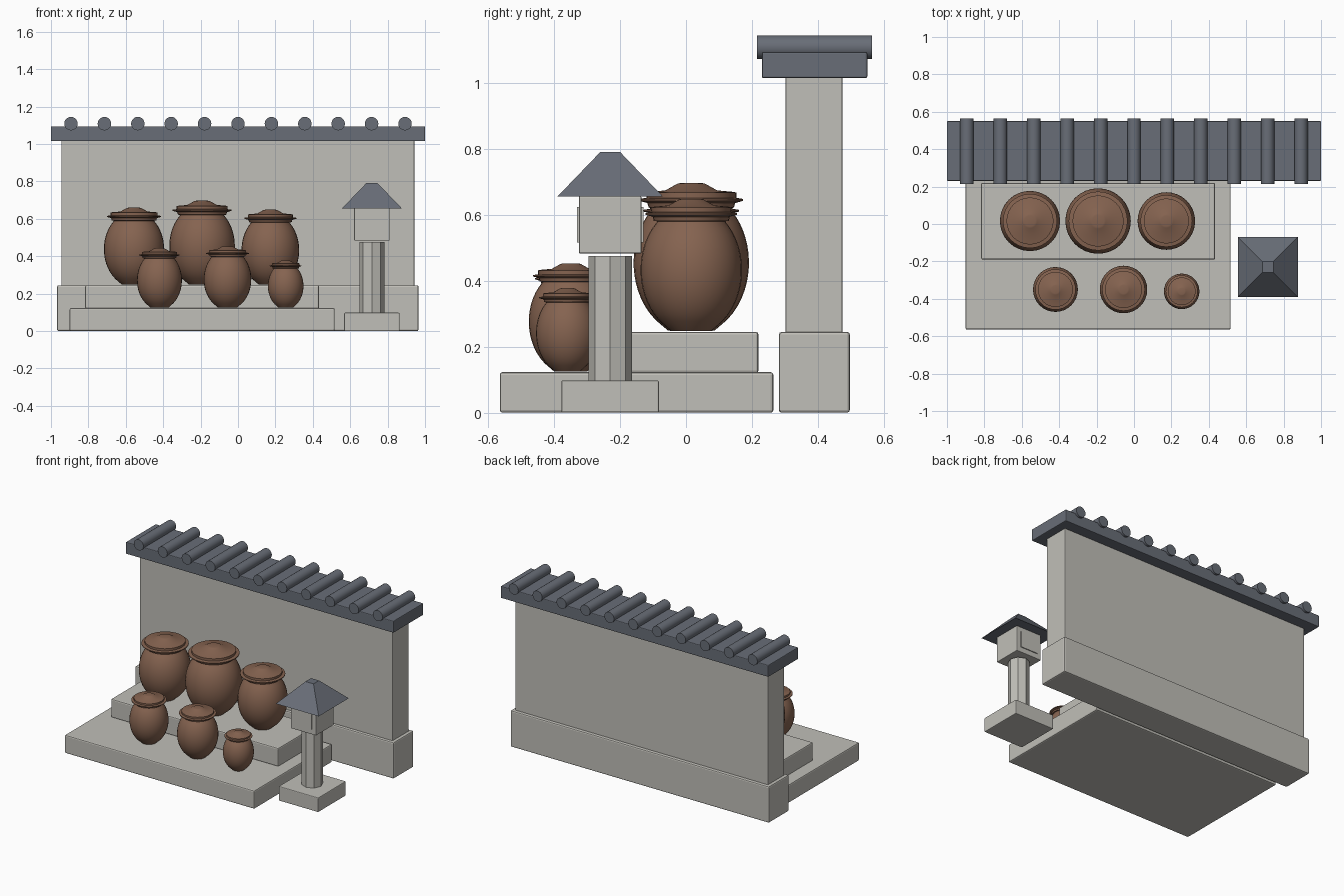
import bpy, bmesh, math

if "Cube" in bpy.data.objects:
    bpy.data.objects.remove(bpy.data.objects["Cube"])


def material(name, rgb):
    m = bpy.data.materials.new(name)
    m.diffuse_color = (*rgb, 1)
    m.use_nodes = True
    m.node_tree.nodes["Principled BSDF"].inputs["Base Color"].default_value = m.diffuse_color
    return m


STONE = material("pale_stone", (0.53, 0.52, 0.48))
SLATE = material("slate_grey", (0.14, 0.155, 0.185))
CLAY = material("brown_clay", (0.235, 0.125, 0.08))


def finish(bm, name, mat, smooth=False):
    bmesh.ops.recalc_face_normals(bm, faces=bm.faces[:])
    me = bpy.data.meshes.new(name)
    bm.to_mesh(me)
    bm.free()
    me.materials.append(mat)
    ob = bpy.data.objects.new(name, me)
    bpy.context.collection.objects.link(ob)
    if smooth:
        bpy.ops.object.select_all(action='DESELECT')
        ob.select_set(True)
        bpy.context.view_layer.objects.active = ob
        bpy.ops.object.shade_smooth_by_angle(angle=math.radians(30))
    return ob


def box(name, x, y, z, mat, bevel=0.008):
    """Box from (min, max) ranges with softened edges."""
    bm = bmesh.new()
    bmesh.ops.create_cube(bm, size=1)
    for v in bm.verts:
        v.co = [(r[0] + r[1]) / 2 + c * (r[1] - r[0]) for c, r in zip(v.co, (x, y, z))]
    ob = finish(bm, name, mat)
    if bevel:
        mod = ob.modifiers.new("soft_edges", 'BEVEL')
        mod.width = bevel
        mod.segments = 2
    return ob


def lathe(name, profile, centre, mat, sides, smooth):
    """Closed solid from rings of (radius, height)."""
    bm = bmesh.new()
    cx, cy = centre
    rings = [[bm.verts.new((cx + r * math.cos(2 * math.pi * i / sides),
                            cy + r * math.sin(2 * math.pi * i / sides), z))
              for i in range(sides)] for r, z in profile]
    for a, b in zip(rings, rings[1:]):
        for i in range(sides):
            j = (i + 1) % sides
            bm.faces.new((a[i], a[j], b[j], b[i]))
    bm.faces.new(rings[0][::-1])
    bm.faces.new(rings[-1])
    return finish(bm, name, mat, smooth)


# Wall with footing and coping
box("wall_footing", (-0.967, 0.965), (0.282, 0.497), (0, 0.245), STONE)
box("wall", (-0.945, 0.943), (0.302, 0.475), (0.24, 1.02), STONE, 0.004)
box("wall_coping", (-1, 1), (0.23, 0.55), (1.015, 1.095), SLATE, 0.005)

# Round ridge tiles laid across the coping
for k in range(11):
    cx = -0.893 + k * 0.1786
    bm = bmesh.new()
    bmesh.ops.create_cone(bm, cap_ends=True, segments=20, radius1=0.036, radius2=0.036, depth=0.35)
    for v in bm.verts:
        px, py, pz = v.co
        v.co = (cx + px, 0.39 + pz, 1.109 + py)
    finish(bm, f"ridge_tile_{k + 1}", SLATE, True)

# Stepped terrace
box("lower_terrace", (-0.9, 0.517), (-0.565, 0.265), (0, 0.123), STONE)
box("upper_terrace", (-0.817, 0.434), (-0.19, 0.22), (0.12, 0.245), STONE)


# Lidded jars: ellipsoid body, collar, flared lid brim and low cone
def jar(name, x, y, z, r, h):
    prof = []
    for k in range(17):
        t = 0.03 + 0.80 * k / 16
        s = (t - 0.465) / 0.49
        prof.append((r * math.sqrt(1 - s * s), z + h * t))
    prof[0] = (r * 0.40, z + h * 0.008)
    lid = [(0.74, 0.835), (0.76, 0.865), (0.90, 0.88), (0.90, 0.893), (0.78, 0.90),
           (0.78, 0.935), (0.74, 0.94), (0.45, 0.95), (0.24, 0.995), (0.18, 1.0)]
    prof += [(r * a, z + h * b) for a, b in lid]
    lathe(name, prof, (x, y), CLAY, 32, True)


jar("large_jar_left", -0.556, 0.016, 0.245, 0.161, 0.415)
jar("large_jar_middle", -0.192, 0.016, 0.245, 0.175, 0.452)
jar("large_jar_right", 0.173, 0.016, 0.245, 0.154, 0.404)
jar("small_jar_left", -0.42, -0.35, 0.123, 0.12, 0.320)
jar("small_jar_middle", -0.056, -0.35, 0.123, 0.127, 0.330)
jar("small_jar_right", 0.255, -0.36, 0.123, 0.095, 0.255)

# Stone lantern
LX, LY = 0.716, -0.23
box("lantern_base", (LX - 0.148, LX + 0.148), (LY - 0.148, LY + 0.148), (0, 0.098), STONE, 0.005)
lathe("lantern_column", [(0.066, 0.095), (0.066, 0.475)], (LX, LY), STONE, 8, False)
box("lantern_box", (LX - 0.095, LX + 0.095), (LY - 0.095, LY + 0.095), (0.483, 0.657), STONE, 0.004)
for side, label in ((-1, "front"), (1, "back")):
    ys = sorted((LY + side * 0.092, LY + side * 0.101))
    box(f"lantern_window_{label}", (LX - 0.065, LX + 0.065), ys, (0.517, 0.624), STONE, 0)

# Four-sided lantern roof with a small flat top
bm = bmesh.new()
bmesh.ops.create_cube(bm, size=2)
for v in bm.verts:
    half = 0.03 if v.co.z > 0 else 0.16
    v.co = (LX + v.co.x * half, LY + v.co.y * half, 0.791 if v.co.z > 0 else 0.656)
finish(bm, "lantern_roof", SLATE)
